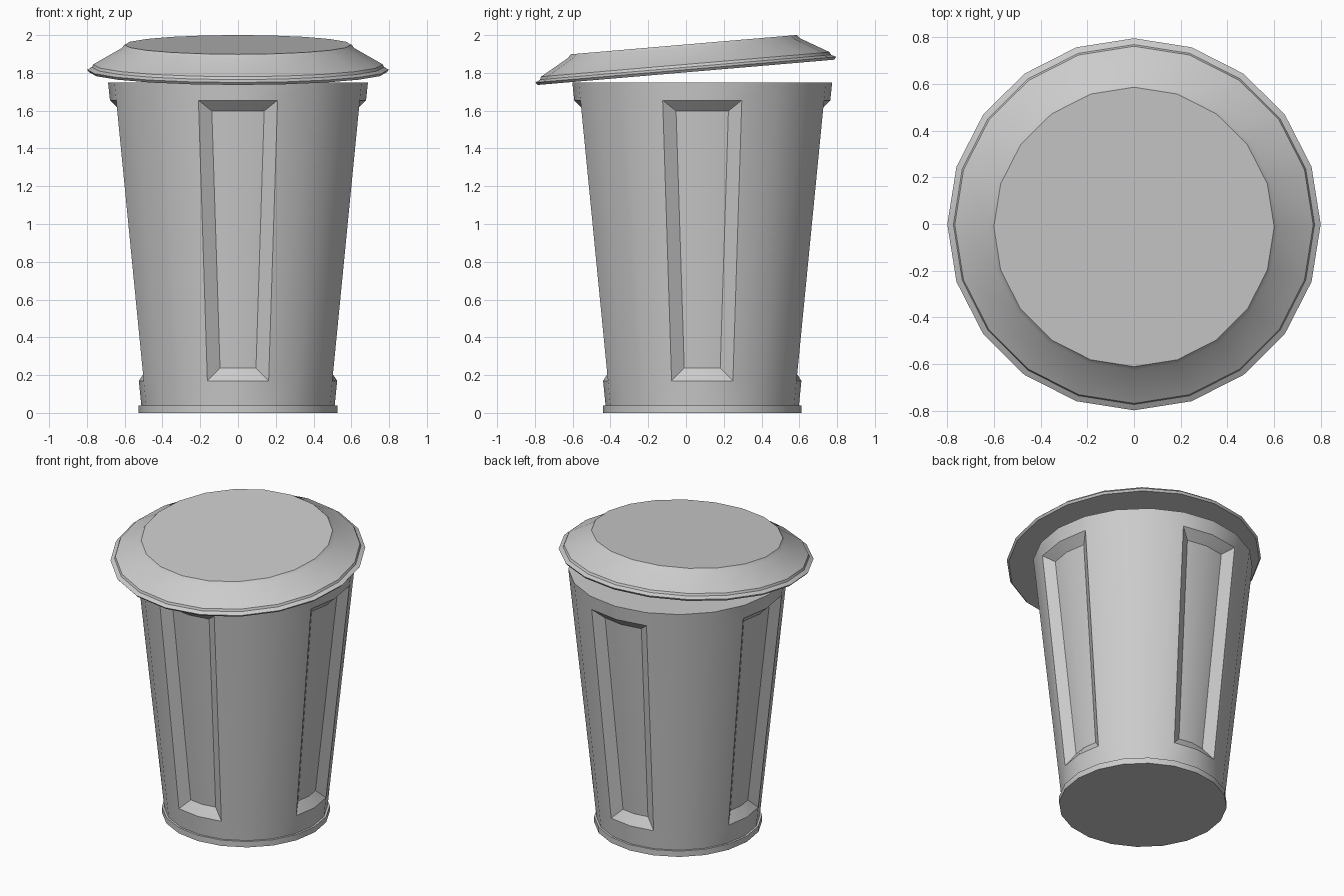
import bpy, bmesh
from math import sin, cos, pi, radians

if "Cube" in bpy.data.objects:
    bpy.data.objects.remove(bpy.data.objects["Cube"])

SIDES = 20


def lathe(name, profile):
    """Closed 20-sided solid of revolution; returns object, bmesh and face bands."""
    bm = bmesh.new()
    rings = [[bm.verts.new((r * cos(2 * pi * i / SIDES), r * sin(2 * pi * i / SIDES), z))
              for i in range(SIDES)] for r, z in profile]
    bands = []
    for a, b in zip(rings, rings[1:]):
        bands.append([bm.faces.new((a[i], a[(i + 1) % SIDES], b[(i + 1) % SIDES], b[i]))
                      for i in range(SIDES)])
    bm.faces.new(rings[0][::-1])
    bm.faces.new(rings[-1])
    bm.normal_update()
    obj = bpy.data.objects.new(name, bpy.data.meshes.new(name))
    bpy.context.collection.objects.link(obj)
    return obj, bm, bands


def finish(obj, bm):
    bm.to_mesh(obj.data)
    bm.free()
    bpy.ops.object.select_all(action='DESELECT')
    obj.select_set(True)
    bpy.context.view_layer.objects.active = obj
    bpy.ops.object.shade_smooth_by_angle(angle=radians(25))


# Tapered bin body with a base flange
body, bm, bands = lathe("bin_body", [(0.526, 0), (0.526, 0.04), (0.512, 0.04),
                                     (0.525, 0.17), (0.678, 1.655), (0.688, 1.75)])
# Four recessed panels, each two facets wide
for k in range(4):
    first = k * SIDES // 4
    panel = [bands[3][first - 1], bands[3][first]]
    bmesh.ops.inset_region(bm, faces=panel, thickness=0.062, depth=-0.05,
                           use_even_offset=True, use_boundary=True)
finish(body, bm)
body.location.y = 0.086

# Tilted lid with a flared rim and flat top
lid, bm, bands = lathe("lid", [(0.788, 0), (0.799, 0.014), (0.773, 0.027), (0.767, 0.042),
                               (0.617, 0.128), (0.6, 0.147)])
finish(lid, bm)
lid.location = (0, 0, 1.803)
lid.rotation_euler.x = radians(4.87)
